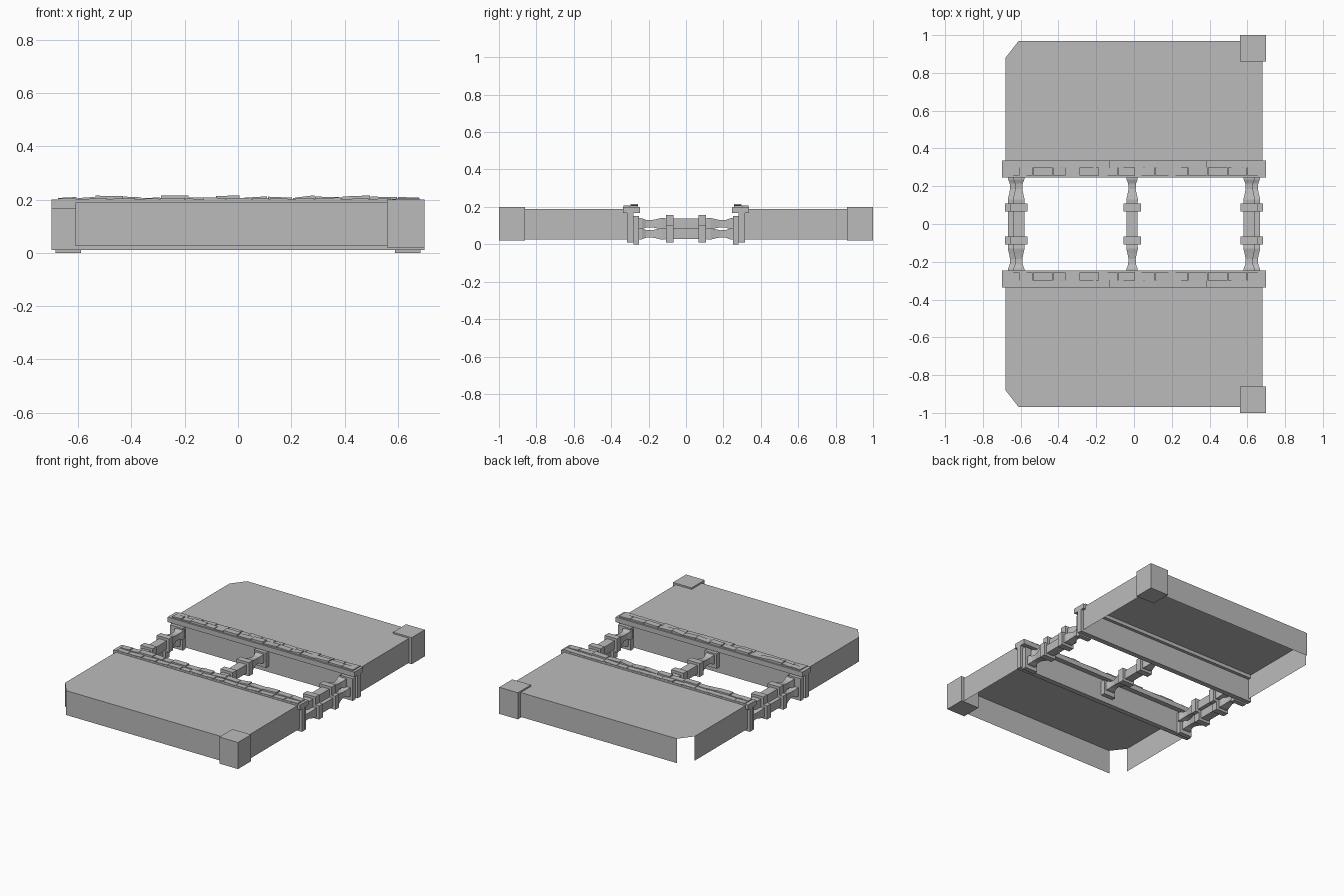
import bpy, bmesh, random
from mathutils import Matrix

cube = bpy.data.objects.get("Cube")
if cube:
    bpy.data.objects.remove(cube, do_unlink=True)

stone = bpy.data.materials.new("grey_stone")
stone.use_nodes = True
GREY = (0.5, 0.5, 0.5, 1)
stone.diffuse_color = GREY
stone.node_tree.nodes["Principled BSDF"].inputs["Base Color"].default_value = GREY


def finish(name, bm, mirror_y=False):
    """Turn a bmesh into a named object, optionally reflected to the other side."""
    if mirror_y:
        bmesh.ops.scale(bm, vec=(1, -1, 1), verts=bm.verts)
        bmesh.ops.reverse_faces(bm, faces=bm.faces)
    mesh = bpy.data.meshes.new(name)
    bm.to_mesh(mesh)
    bm.free()
    mesh.materials.append(stone)
    obj = bpy.data.objects.new(name, mesh)
    bpy.context.collection.objects.link(obj)
    return obj


def add_box(bm, x0, x1, y0, y1, z0, z1):
    size = Matrix.Diagonal((x1 - x0, y1 - y0, z1 - z0, 1))
    place = Matrix.Translation(((x0 + x1) / 2, (y0 + y1) / 2, (z0 + z1) / 2))
    return bmesh.ops.create_cube(bm, size=1, matrix=place @ size)["verts"]


def box(name, *bounds, mirror_y=False):
    bm = bmesh.new()
    add_box(bm, *bounds)
    finish(name, bm, mirror_y)


def deck(name, mirror_y):
    """Flat deck with a clipped corner and thin skirts, open below and at the clip."""
    bm = bmesh.new()
    outline = [(0.68, 0.3), (0.68, 0.97), (-0.61, 0.97), (-0.68, 0.88), (-0.68, 0.3)]
    top = [bm.verts.new((x, y, 0.19)) for x, y in outline]
    low = [bm.verts.new((x, y, 0.025)) for x, y in outline]
    bm.faces.new(top)
    for i in (0, 1, 3):
        bm.faces.new((top[i + 1], top[i], low[i], low[i + 1]))
    finish(name, bm, mirror_y)


def coping_stones(name, y0, y1, low, high, seed, mirror_y):
    """Row of uneven, slightly tilted stones along the ledge."""
    rng = random.Random(seed)
    bm = bmesh.new()
    x = -0.675
    while x < 0.68:
        end = x + rng.uniform(0.06, 0.11)
        if end > 0.64:
            end = 0.685
        verts = add_box(bm, x, end - 0.003, y0, y1, 0.195, 0.2)
        left, right = rng.uniform(low, high), rng.uniform(low, high)
        for v in verts:
            if v.co.z > 0.198:
                v.co.z = left if v.co.x < (x + end) / 2 else right
        x = end
    finish(name, bm, mirror_y)


# Half profile of a square baluster: distance from the middle, half width
HALF = [(0.26, 0.03), (0.235, 0.029), (0.215, 0.021), (0.185, 0.019),
        (0.155, 0.025), (0.13, 0.031), (0.11, 0.029)]
PROFILE = [(-y, r) for y, r in HALF] + [(y, r) for y, r in reversed(HALF)]


def baluster(name, x, z):
    """Horizontal square baluster lying along y, with two collars."""
    bm = bmesh.new()
    rings = []
    for y, r in PROFILE:
        rings.append([bm.verts.new((x + a * r, y, z + b * r))
                      for a, b in ((-1, -1), (1, -1), (1, 1), (-1, 1))])
    for p, q in zip(rings, rings[1:]):
        for i in range(4):
            j = (i + 1) % 4
            bm.faces.new((p[j], p[i], q[i], q[j]))
    bm.faces.new(rings[0])
    bm.faces.new(rings[-1][::-1])
    for s in (-1, 1):
        y0, y1 = sorted((s * 0.066, s * 0.108))
        add_box(bm, x - 0.046, x + 0.046, y0, y1, z - 0.046, z + 0.046)
    bmesh.ops.recalc_face_normals(bm, faces=bm.faces)
    finish(name, bm)


# Two matching halves
for side, flip in (("front", True), ("back", False)):
    deck(side + "_deck", flip)
    box(side + "_corner_post", 0.56, 0.70, 0.86, 1.0, 0.02, 0.2, mirror_y=flip)
    box(side + "_wall", -0.70, 0.70, 0.28, 0.315, 0.01, 0.17, mirror_y=flip)
    box(side + "_ledge", -0.70, 0.70, 0.246, 0.336, 0.166, 0.2, mirror_y=flip)
    coping_stones(side + "_inner_stones", 0.257, 0.298, 0.205, 0.217, 4, flip)
    coping_stones(side + "_outer_stones", 0.3, 0.335, 0.202, 0.209, 9, flip)
    # Plates that hold the balusters against the walls
    for label, x0, x1, z0 in (("left", 0.59, 0.685, 0.0), ("right", -0.685, -0.59, 0.0),
                              ("middle", -0.055, 0.035, 0.05)):
        box(side + "_" + label + "_plate", x0, x1, 0.25, 0.282, z0, 0.15, mirror_y=flip)

# Balusters bridging the gap: upper ones, and a lower one at each end
baluster("middle_baluster", -0.01, 0.11)
for label, s in (("left", 1), ("right", -1)):
    baluster(label + "_upper_baluster", s * 0.61, 0.11)
    baluster(label + "_lower_baluster", s * 0.637, 0.056)
